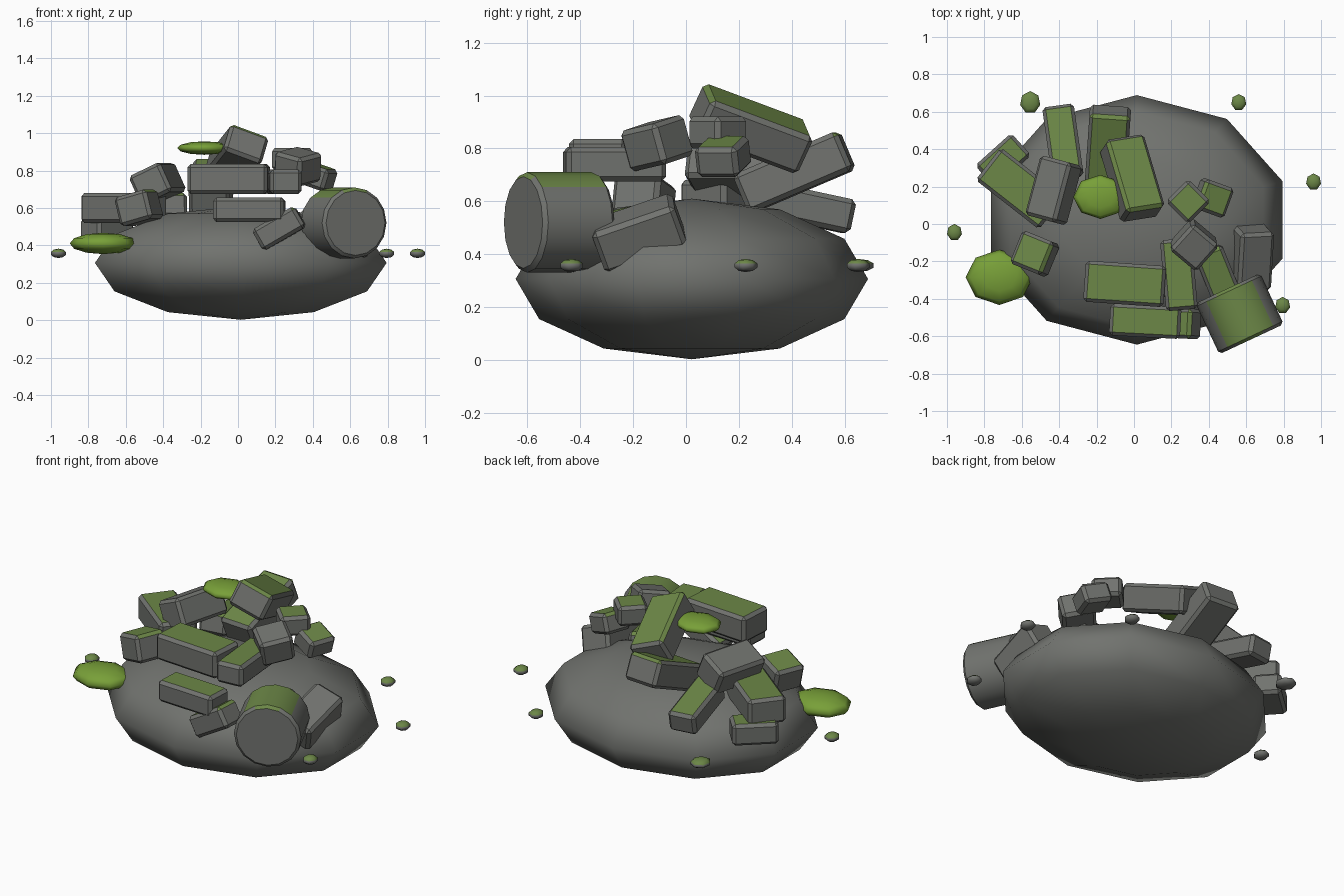
import bpy, bmesh, math
from mathutils import Euler

if "Cube" in bpy.data.objects:
    bpy.data.objects.remove(bpy.data.objects["Cube"])


def material(name, rgb):
    m = bpy.data.materials.new(name)
    m.diffuse_color = (*rgb, 1)
    m.use_nodes = True
    m.node_tree.nodes["Principled BSDF"].inputs["Base Color"].default_value = m.diffuse_color
    return m


STONE = material("stone_grey", (0.165, 0.171, 0.158))
MOSS = material("moss_green", (0.150, 0.243, 0.063))
LEAF = material("leaf_green", (0.188, 0.350, 0.040))


def finish(bm, name, loc, rot, mats, moss=2, smooth=False):
    """Turn and place the part, paint faces steeper than the moss limit, link it."""
    turn = Euler([math.radians(a) for a in rot]).to_matrix().to_4x4()
    bmesh.ops.transform(bm, matrix=turn, verts=bm.verts)
    bmesh.ops.translate(bm, vec=loc, verts=bm.verts)
    bmesh.ops.recalc_face_normals(bm, faces=bm.faces)
    bm.normal_update()
    for f in bm.faces:
        f.smooth = smooth
        f.material_index = int(f.normal.z > moss)
    me = bpy.data.meshes.new(name)
    bm.to_mesh(me)
    bm.free()
    for m in mats:
        me.materials.append(m)
    ob = bpy.data.objects.new(name, me)
    bpy.context.collection.objects.link(ob)
    return ob


# The few stone shapes that the rubble repeats (width, length, height)
SHAPES = {
    "beam": (0.22, 0.43, 0.16),
    "bar": (0.17, 0.38, 0.13),
    "thick": (0.19, 0.33, 0.17),
    "cube": (0.19, 0.19, 0.16),
    "tile": (0.17, 0.17, 0.12),
    "brick": (0.16, 0.26, 0.13),
    "chip": (0.11, 0.14, 0.10),
}


def stone(name, shape, x, y, z, heading, pitch=0, roll=0, bare=False):
    bm = bmesh.new()
    bmesh.ops.create_cube(bm, size=1)
    bmesh.ops.scale(bm, vec=SHAPES[shape], verts=bm.verts)
    bmesh.ops.bevel(bm, geom=bm.edges[:], offset=0.018, segments=1, affect='EDGES')
    finish(bm, name, (x, y, z), (pitch, roll, heading), [STONE, MOSS], 2 if bare else 0.75)


def blob(name, loc, radii, seg, rings, mats, moss=2):
    bm = bmesh.new()
    bmesh.ops.create_uvsphere(bm, u_segments=seg, v_segments=rings, radius=1)
    bmesh.ops.scale(bm, vec=radii, verts=bm.verts)
    finish(bm, name, loc, (0, 0, 0), mats, moss, True)


# Base mound
blob("mound", (0.015, 0.022, 0.306), (0.82, 0.667, 0.304), 10, 6, [STONE])

# Fallen column drum
bm = bmesh.new()
bmesh.ops.create_cone(bm, cap_ends=True, segments=16, radius1=0.19, radius2=0.19, depth=0.3)
rims = [e for e in bm.edges if abs(e.verts[0].co.z - e.verts[1].co.z) < 1e-5]
bmesh.ops.bevel(bm, geom=rims, offset=0.016, segments=1, affect='EDGES')
column = finish(bm, "column_drum", (0.565, -0.48, 0.52), (90, 0, 25), [STONE, MOSS], 0.6)
bpy.context.view_layer.objects.active = column
column.select_set(True)
bpy.ops.object.shade_smooth_by_angle(angle=math.radians(30))

# Left heap
stone("left_low_brick", "brick", -0.70, 0.34, 0.48, -48)
stone("left_beam", "beam", -0.61, 0.19, 0.60, 52)
stone("left_bare_stone", "thick", -0.43, 0.18, 0.73, -15, roll=-25, bare=True)
stone("left_cube", "cube", -0.53, -0.16, 0.60, -22, roll=-15)

# Back heap
stone("back_bar", "bar", -0.38, 0.44, 0.58, 8, pitch=-12)
stone("back_rising_beam", "beam", -0.14, 0.41, 0.71, -4, pitch=23)
stone("top_beam", "beam", -0.01, 0.245, 0.875, 9, pitch=-21, roll=20)

# Right heap
stone("right_upper_tile", "tile", 0.29, 0.12, 0.86, 45)
stone("right_lower_tile", "tile", 0.42, 0.14, 0.77, -20, roll=18)
stone("right_bare_cube", "cube", 0.32, -0.11, 0.82, -40, pitch=10, roll=12, bare=True)
stone("right_bar", "bar", 0.24, -0.27, 0.74, 5)
stone("right_leaning_stone", "thick", 0.63, -0.18, 0.48, 3, pitch=20, roll=18, bare=True)
stone("right_low_brick", "brick", 0.44, -0.25, 0.50, 22, pitch=12)

# Front heap
stone("front_beam", "beam", -0.05, -0.32, 0.755, 86)
stone("front_chip", "chip", 0.11, -0.36, 0.735, -55)
stone("front_bar", "bar", 0.06, -0.52, 0.59, 87)
stone("front_sloped_brick", "brick", 0.22, -0.53, 0.49, 87, pitch=-30)

# Moss clumps
blob("moss_clump_low", (-0.72, -0.285, 0.41), (0.18, 0.148, 0.057), 8, 6, [LEAF])
blob("moss_clump_top", (-0.18, 0.145, 0.92), (0.145, 0.118, 0.036), 8, 6, [LEAF])

# Loose pebbles around the edge
for i, (x, y) in enumerate([(-0.96, -0.045), (-0.555, 0.65), (0.56, 0.65),
                            (0.96, 0.225), (0.795, -0.435)]):
    r = 0.058 if i == 1 else 0.043
    blob(f"pebble_{i + 1}", (x, y, 0.357), (r, r * 1.1, 0.025), 7, 5, [STONE, MOSS], 0.7)
